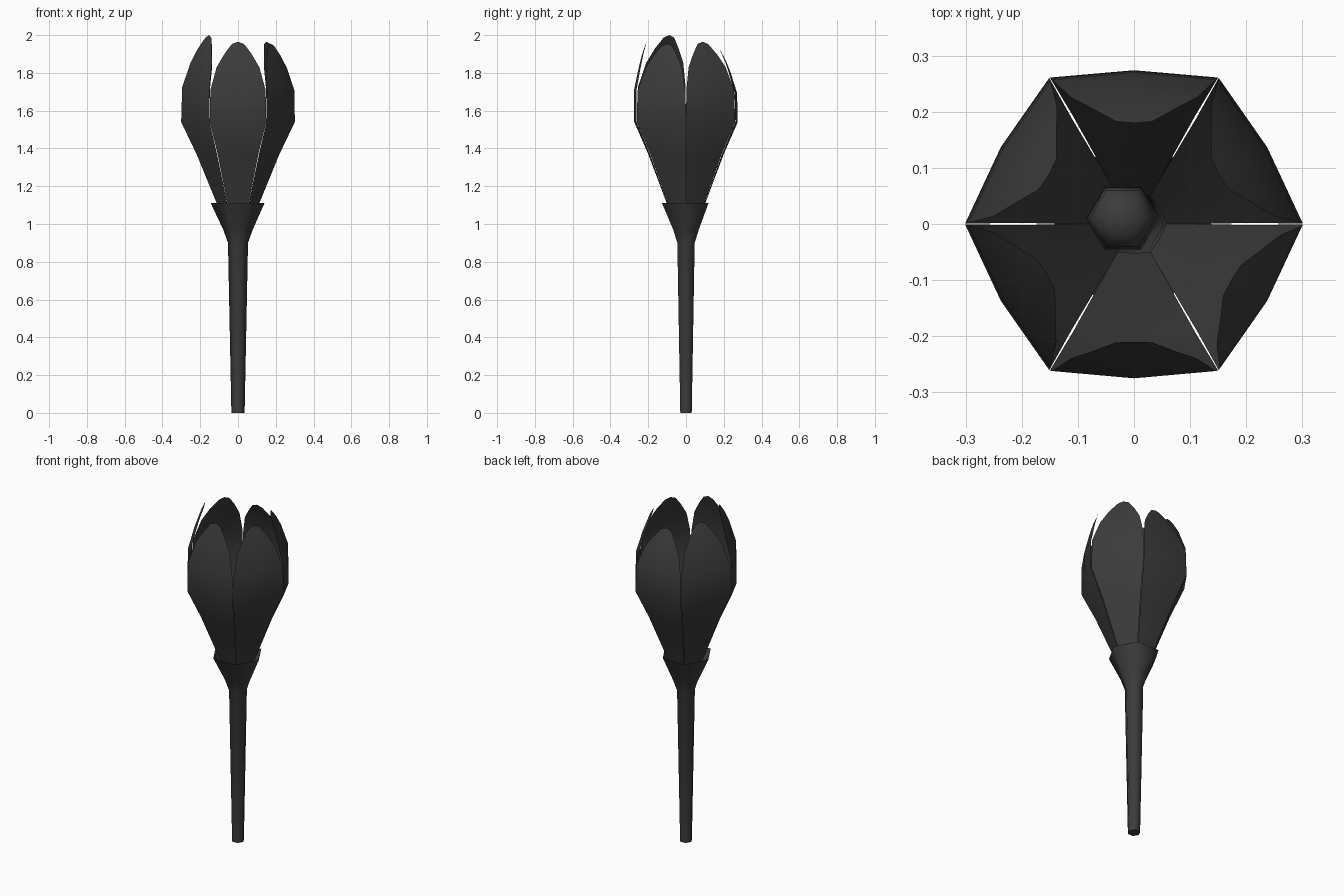
import bpy, math
from mathutils import Vector

if "Cube" in bpy.data.objects:
    bpy.data.objects.remove(bpy.data.objects["Cube"])

mat = bpy.data.materials.new("dark_grey")
mat.diffuse_color = (0.045, 0.045, 0.045, 1)
mat.use_nodes = True
mat.node_tree.nodes["Principled BSDF"].inputs["Base Color"].default_value = mat.diffuse_color


def make_object(name, verts, faces, angle):
    mesh = bpy.data.meshes.new(name)
    mesh.from_pydata(verts, [], faces)
    mesh.materials.append(mat)
    obj = bpy.data.objects.new(name, mesh)
    bpy.context.collection.objects.link(obj)
    bpy.ops.object.select_all(action='DESELECT')
    obj.select_set(True)
    bpy.context.view_layer.objects.active = obj
    bpy.ops.object.shade_smooth_by_angle(angle=math.radians(angle))
    return obj


def hex_lathe(name, rings, cap_top):
    """Six-sided tube through rings of (x, y, z, radius)."""
    verts, faces = [], []
    for x, y, z, r in rings:
        for k in range(6):
            a = k * math.pi / 3
            verts.append((x + r * math.cos(a), y + r * math.sin(a), z))
    for i in range(len(rings) - 1):
        for k in range(6):
            n = (k + 1) % 6
            faces.append((i*6 + k, i*6 + n, i*6 + 6 + n, i*6 + 6 + k))
    faces.append(tuple(range(5, -1, -1)))
    if cap_top:
        b = 6 * (len(rings) - 1)
        faces.append(tuple(range(b, b + 6)))
    return make_object(name, verts, faces, 65)


# Stem flaring into an open cup
hex_lathe("stem_and_cup", [(0, 0, 0, .035), (0, 0, .9, .053),
                           (0, 0, .97, .078), (-.002, -.004, 1.11, .142)], False)

# Pistil hidden inside the bloom
hex_lathe("pistil", [(0, 0, .92, .03), (-.015, .006, 1.32, .035),
                     (-.02, .01, 1.38, .065), (-.02, .01, 1.46, .058),
                     (-.02, .01, 1.49, .035)], True)

# Petal rows: height, distance out, half width, edge set-back
ROWS = [(.97, .052, .03, .002), (1.11, .102, .056, .004),
        (1.37, .2, .108, .009), (1.54, .274, .15, .013),
        (1.71, .275, .146, .013), (1.83, .25, .113, .010),
        (1.90, .232, .072, .006), (1.953, .213, .032, .002)]


def petal(name, degrees, tip_z, tip_r):
    a = math.radians(degrees)
    out = Vector((math.cos(a), math.sin(a), 0))
    side = Vector((-math.sin(a), math.cos(a), 0))
    verts, faces = [], []

    def place(z, r):
        t = max(0, (z - 1.54) / (1.965 - 1.54))
        return Vector((0, 0, z + t * (tip_z - 1.965))), r + t * t * (tip_r - .21)

    for z, r, w, sag in ROWS:
        up, rad = place(z, r)
        for s in (-1, 0, 1):
            verts.append(out * (rad - sag * abs(s)) + side * (w * s) + up)
    up, rad = place(1.965, .21)
    verts.append(out * rad + up)
    for i in range(len(ROWS) - 1):
        for k in range(2):
            b = i * 3 + k
            faces.append((b, b + 1, b + 4, b + 3))
    b = 3 * (len(ROWS) - 1)
    faces += [(b, b + 1, b + 3), (b + 1, b + 2, b + 3)]
    return make_object(name, verts, faces, 40)


# Six petals around the bloom, tips slightly varied
petal("petal_front", 270, 1.965, .21)
petal("petal_front_right", 330, 1.955, .20)
petal("petal_back_right", 30, 1.965, .175)
petal("petal_back", 90, 1.925, .18)
petal("petal_back_left", 150, 1.965, .175)
petal("petal_front_left", 210, 2.0, .178)
